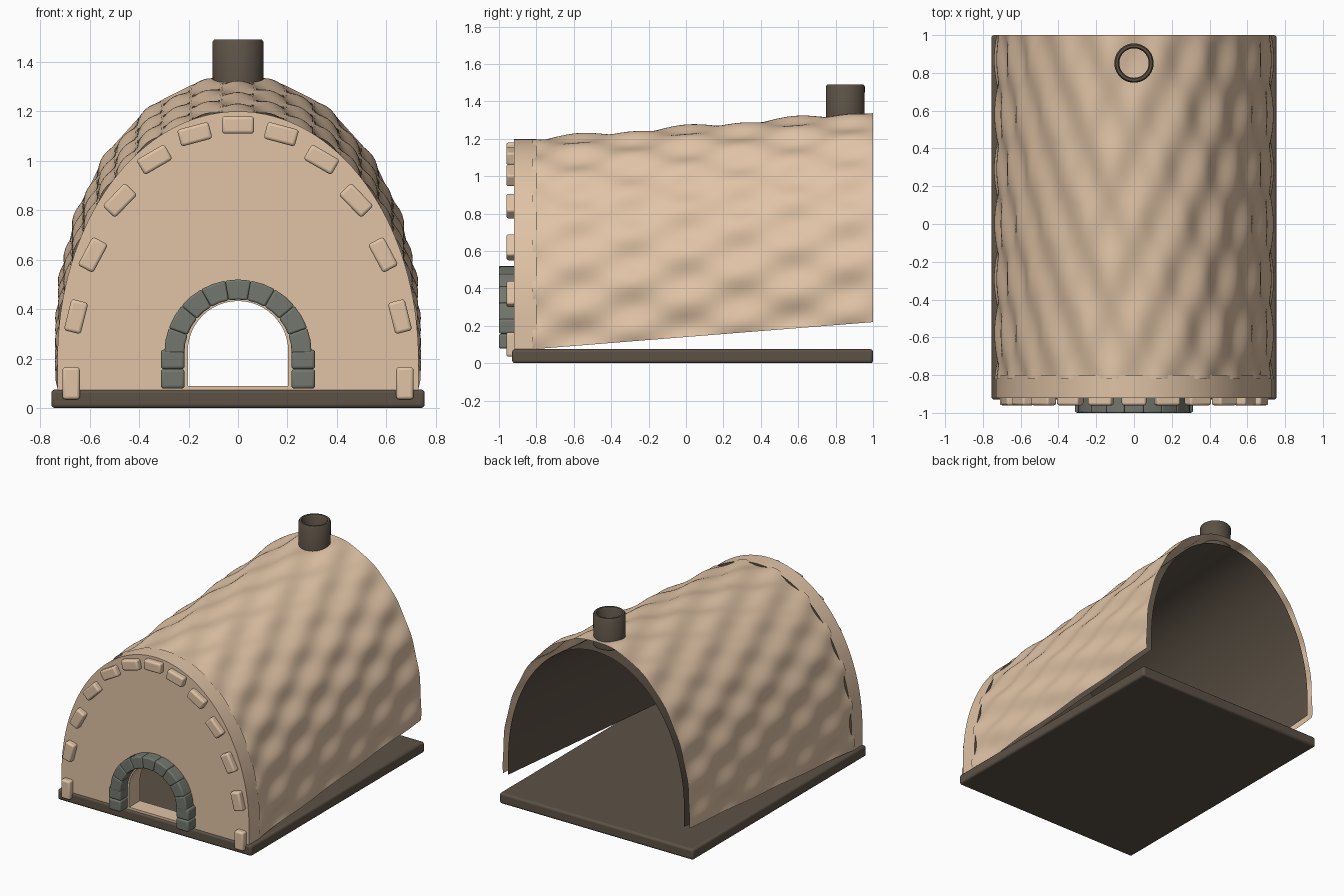
import bpy, bmesh, math
from mathutils import Vector, Matrix

cube = bpy.data.objects.get("Cube")
if cube:
    bpy.data.objects.remove(cube)


def material(name, rgb):
    m = bpy.data.materials.new(name)
    m.use_nodes = True
    m.diffuse_color = (*rgb, 1)
    m.node_tree.nodes["Principled BSDF"].inputs["Base Color"].default_value = (*rgb, 1)
    return m


CLAY = material("tan_clay", (0.745, 0.545, 0.38))
DARK = material("dark_brown", (0.107, 0.083, 0.06))
STONE = material("grey_green_stone", (0.17, 0.187, 0.157))


def finish(name, bm, mats, bevel=0):
    bmesh.ops.recalc_face_normals(bm, faces=bm.faces[:])
    me = bpy.data.meshes.new(name)
    bm.to_mesh(me)
    bm.free()
    ob = bpy.data.objects.new(name, me)
    bpy.context.collection.objects.link(ob)
    for m in mats:
        me.materials.append(m)
    if bevel:
        mod = ob.modifiers.new("soft_edges", 'BEVEL')
        mod.width, mod.segments, mod.limit_method = bevel, 3, 'ANGLE'
    bpy.ops.object.select_all(action='DESELECT')
    ob.select_set(True)
    bpy.context.view_layer.objects.active = ob
    bpy.ops.object.shade_smooth_by_angle(angle=math.radians(40))
    return ob


def prism(name, outline, y0, y1, mats, bevel=0):
    """Extrude an x-z outline from y0 to y1."""
    bm = bmesh.new()
    face = bm.faces.new([bm.verts.new((x, y0, z)) for x, z in outline])
    new = bmesh.ops.extrude_face_region(bm, geom=[face])["geom"]
    bmesh.ops.translate(bm, vec=(0, y1 - y0, 0),
                        verts=[v for v in new if isinstance(v, bmesh.types.BMVert)])
    return finish(name, bm, mats, bevel)


def rect(x, z, w, h, tilt=0):
    c, s = math.cos(tilt), math.sin(tilt)
    return [(x + a * w / 2 * c - b * h / 2 * s, z + a * w / 2 * s + b * h / 2 * c)
            for a, b in ((-1, -1), (1, -1), (1, 1), (-1, 1))]


def arch(rx, rz, spring, foot, n, legs=1):
    """Half-ellipse arch on straight legs, from +x over the top to -x."""
    pts = [(rx, foot + (spring - foot) * i / legs) for i in range(legs)]
    pts += [(rx * math.cos(math.pi * i / n), spring + rz * math.sin(math.pi * i / n))
            for i in range(n + 1)]
    return pts + [(-x, z) for x, z in reversed(pts[:legs])]


def vault(name, section, mat, ripple, rows):
    """Sweep an open arch section backwards while it rises, with staggered bumps."""
    lengths = [0]
    for a, b in zip(section, section[1:]):
        lengths.append(lengths[-1] + math.dist(a, b))
    bm = bmesh.new()
    rings = []
    for r in range(rows + 1):
        y = -0.82 + 1.82 * r / rows
        rise = 0.145 * r / rows
        ring = []
        for (x, z), length in zip(section, lengths):
            s = length - lengths[-1] / 2
            bump = ripple * math.cos(math.tau * s / 0.26) * math.cos(math.tau * y / 0.58)
            n = Vector((x / 0.53, max(z - 0.2, 0))).normalized()
            ring.append(bm.verts.new((x + n.x * bump, y, z + n.y * bump + rise)))
        rings.append(ring)
    for a, b in zip(rings, rings[1:]):
        for i in range(len(section) - 1):
            bm.faces.new((a[i], a[i + 1], b[i + 1], b[i]))
    finish(name, bm, [mat])


# Base slab
prism("base_slab", rect(0, 0.0375, 1.51, 0.075), -0.93, 1.0, [DARK], 0.015)

# Front wall with arched doorway, dark on its inner face
outer = arch(0.73, 1.0, 0.2, 0.07, 64)
door = arch(0.203, 0.203, 0.23, 0.07, 24)
wall = prism("front_wall", outer + door[::-1], -0.92, -0.8, [CLAY, DARK])
for p in wall.data.polygons:
    p.material_index = int(p.normal.y > 0.9)
prism("door_sill", rect(0, 0.08, 0.41, 0.02), -0.92, -0.8, [CLAY])

# Bumpy roof skin over a smooth dark lining, with an open gap between them
vault("roof_skin", arch(0.725, 0.995, 0.2, 0.075, 130, 12), CLAY, 0.016, 100)
vault("roof_lining", arch(0.685, 0.925, 0.2, 0.075, 64, 2), DARK, 0, 1)

# Trim bricks following the edge of the front wall
trim = [(0.675, 0.10, 90), (0.655, 0.37, 104), (0.587, 0.62, 118), (0.478, 0.84, 134),
        (0.338, 1.005, 150), (0.175, 1.108, 165), (0, 1.145, 180)]
for k, (x, z, deg) in enumerate(trim):
    for side in ((1, -1) if x else (1,)):
        prism(f"trim_brick_{k}_{'left' if side > 0 else 'right'}",
              rect(side * x, z, 0.13, 0.07, side * math.radians(deg)),
              -0.96, -0.9, [CLAY], 0.012)

# Doorway stones: two jamb blocks a side, then the arch
for side, label in ((1, "left"), (-1, "right")):
    for k in range(2):
        prism(f"jamb_stone_{k}_{label}", rect(side * 0.264, 0.118 + 0.079 * k, 0.096, 0.079),
              -1.0, -0.9, [STONE], 0.012)
for k in range(9):
    a0, a1 = (math.radians(20 * (k + d)) for d in (0, 1))
    mid = (a0 + a1) / 2
    wedge = [(r * math.cos(a), 0.222 + r * math.sin(a))
             for r, a in ((0.217, a0), (0.298, a0), (0.298, mid), (0.298, a1),
                          (0.217, a1), (0.217, mid))]
    prism(f"arch_stone_{k}", wedge, -1.0, -0.9, [STONE], 0.008)

# Chimney pipe: lathed open tube
profile = [(0.078, 1.27), (0.102, 1.27), (0.104, 1.48), (0.097, 1.49),
           (0.084, 1.49), (0.078, 1.48)]
bm = bmesh.new()
turns = 40
loops = [[bm.verts.new(Matrix.Rotation(math.tau * t / turns, 3, 'Z') @ Vector((r, 0, z))
                       + Vector((0, 0.852, 0))) for r, z in profile] for t in range(turns)]
for t in range(turns):
    a, b = loops[t], loops[(t + 1) % turns]
    for i in range(len(profile)):
        j = (i + 1) % len(profile)
        bm.faces.new((a[i], a[j], b[j], b[i]))
finish("chimney_pipe", bm, [DARK])
